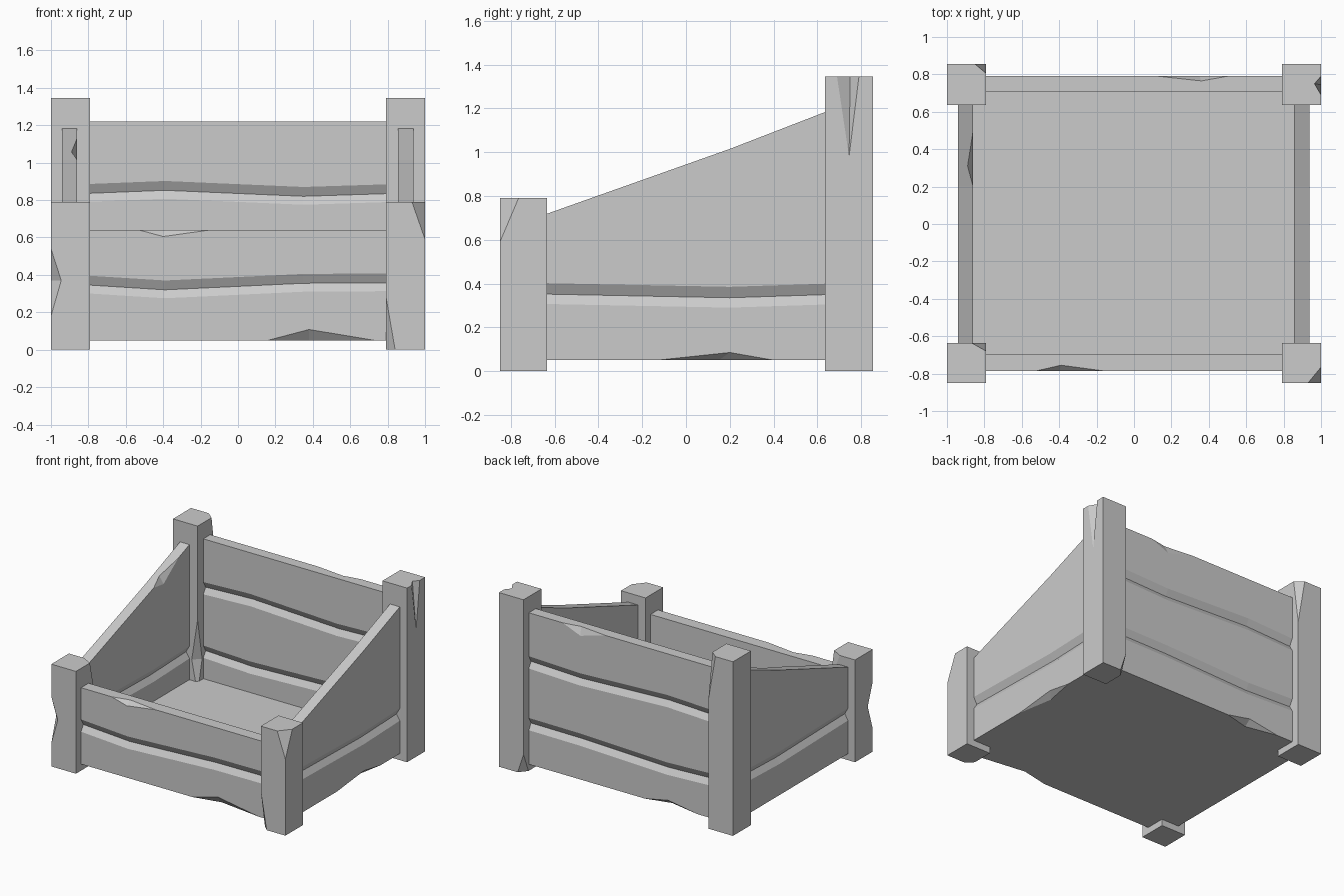
import bpy, bmesh
from mathutils import Vector

if "Cube" in bpy.data.objects:
    bpy.data.objects.remove(bpy.data.objects["Cube"], do_unlink=True)

GREY = (0.6, 0.6, 0.6, 1)
mat = bpy.data.materials.new("plain grey")
mat.use_nodes = True
mat.diffuse_color = GREY
mat.node_tree.nodes["Principled BSDF"].inputs["Base Color"].default_value = GREY


def make(name, bm):
    bmesh.ops.recalc_face_normals(bm, faces=bm.faces)
    mesh = bpy.data.meshes.new(name)
    bm.to_mesh(mesh)
    bm.free()
    obj = bpy.data.objects.new(name, mesh)
    bpy.context.collection.objects.link(obj)
    mesh.materials.append(mat)
    return obj


def box(name, lo, hi):
    bm = bmesh.new()
    bmesh.ops.create_cube(bm, size=1)
    for v in bm.verts:
        v.co = [(a + b) / 2 + c * (b - a) for a, b, c in zip(lo, hi, v.co)]
    return make(name, bm)


def chip(obj, *chips):
    """Knock wedges off edges: two edge points, two face points, outward direction."""
    bm = bmesh.new()
    for *pts, out in chips:
        apex = (Vector(pts[0]) + Vector(pts[1])) / 2 + Vector(out) * 0.1
        verts = [bm.verts.new(p) for p in pts + [apex]]
        bmesh.ops.convex_hull(bm, input=verts)
    cutter = make("chip_cutter", bm)
    cutter.hide_render = True
    mod = obj.modifiers.new("chips", "BOOLEAN")
    mod.operation, mod.solver, mod.object = "DIFFERENCE", "EXACT", cutter
    bpy.context.view_layer.update()
    graph = bpy.context.evaluated_depsgraph_get()
    baked = bpy.data.meshes.new_from_object(obj.evaluated_get(graph))
    obj.modifiers.clear()
    obj.data = baked
    baked.materials.clear()
    baked.materials.append(mat)
    for p in baked.polygons:
        p.material_index = 0
    bpy.data.objects.remove(cutter, do_unlink=True)


def corner(x, y, z, dx, dy, dz):
    """Chip off a post corner, with signed inward lengths."""
    sx, sy = (-1 if dx > 0 else 1), (-1 if dy > 0 else 1)
    sz = -1 if dz > 0 else 1
    p = Vector((x, y, z))
    return (p + Vector((0, 0, dz)), p, p + Vector((dx, 0, 0)), p + Vector((0, dy, 0)),
            (sx, sy, sz * 4))


def corner_cut(obj, x, y, z, dx, dy, dz):
    """Slice a corner away with a plane."""
    p = Vector((x, y, z))
    a, b, c = p + Vector((dx, 0, 0)), p + Vector((0, dy, 0)), p + Vector((0, 0, dz))
    normal = (b - a).cross(c - a)
    if normal.dot(p - a) < 0:
        normal.negate()
    bm = bmesh.new()
    bm.from_mesh(obj.data)
    cut = bmesh.ops.bisect_plane(bm, geom=bm.verts[:] + bm.edges[:] + bm.faces[:],
                                 plane_co=a, plane_no=normal, clear_outer=True)
    edges = [e for e in cut["geom_cut"] if isinstance(e, bmesh.types.BMEdge)]
    bmesh.ops.contextual_create(bm, geom=edges)
    bmesh.ops.recalc_face_normals(bm, faces=bm.faces)
    bm.to_mesh(obj.data)
    bm.free()


def panel(name, axis, outer, inner, stations, depth=0.028):
    """Plank wall swept through stations (position, top height, groove heights)."""
    bm = bmesh.new()
    rings = []
    side = 1 if outer > inner else -1
    for t, top, grooves in stations:
        face = [(0, 0.05)]
        for g in grooves:
            face += [(0, g - 0.045), (depth, g), (0, g + 0.05)]
        face.append((0, top))
        prof = [(outer - side * d, z) for d, z in face]
        prof += [(inner + side * d, z) for d, z in reversed(face)]
        rings.append([bm.verts.new((t, w, z) if axis == "x" else (w, t, z)) for w, z in prof])
    for a, b in zip(rings, rings[1:]):
        for i in range(len(a)):
            j = (i + 1) % len(a)
            bm.faces.new((a[i], a[j], b[j], b[i]))
    bm.faces.new(rings[0])
    bm.faces.new(rings[-1])
    return make(name, bm)


# Corner posts
def post(name, sx, y0, y1, h):
    return box(name, (min(sx, sx * 0.79), y0, 0), (max(sx, sx * 0.79), y1, h))


FRONT, BACK = (-0.85, -0.635, 0.79), (0.635, 0.855, 1.345)
front_left = post("front_left_post", 1, *FRONT)
front_right = post("front_right_post", -1, *FRONT)
back_left = post("back_left_post", 1, *BACK)
back_right = post("back_right_post", -1, *BACK)

# Worn corners and dents on the posts
corner_cut(front_left, 1, -0.85, 0.79, -0.07, 0.085, -0.2)
corner_cut(front_left, 0.79, -0.85, 0, 0.05, 0.05, 0.29)
corner_cut(front_right, -0.79, -0.635, 0.79, -0.08, -0.045, -0.2)
corner_cut(back_right, -0.79, 0.855, 1.345, -0.06, -0.05, -0.35)
corner_cut(back_left, 0.79, 0.855, 0, 0.05, -0.06, 0.15)
chip(front_right, ((-1, -0.85, 0.18), (-1, -0.85, 0.54),
                   (-0.945, -0.85, 0.37), (-1, -0.79, 0.37), (-1, -1, 0)))
chip(back_left, ((1, 0.69, 1.345), (1, 0.79, 1.345),
                 (1, 0.745, 0.98), (0.965, 0.75, 1.345), (1, 0, 1)))
chip(back_right, ((-0.79, 0.635, 0.05), (-0.79, 0.635, 0.62),
                  (-0.84, 0.635, 0.3), (-0.79, 0.69, 0.3), (1, -1, 0)))

# Plank walls
front = panel("front_wall", "x", -0.787, -0.695, [
    (-0.82, 0.64, [0.347]), (-0.39, 0.64, [0.32]), (0.35, 0.64, [0.355]), (0.82, 0.64, [0.358])])
chip(front,
     ((-0.53, -0.787, 0.64), (-0.15, -0.787, 0.64),
      (-0.4, -0.787, 0.605), (-0.39, -0.755, 0.64), (0, -1, 1)),
     ((0.16, -0.787, 0.05), (0.73, -0.787, 0.05),
      (0.38, -0.787, 0.108), (0.38, -0.74, 0.05), (0, -1, -1)))

back = panel("back_wall", "x", 0.79, 0.705, [
    (-0.82, 1.22, [0.347, 0.835]), (-0.39, 1.22, [0.33, 0.852]),
    (0.35, 1.22, [0.355, 0.82]), (0.82, 1.22, [0.358, 0.835])])
chip(back,
     ((0.13, 0.79, 1.22), (0.5, 0.79, 1.22),
      (0.35, 0.79, 1.16), (0.36, 0.765, 1.22), (0, 1, 1)),
     ((-0.65, 0.79, 0.05), (-0.2, 0.79, 0.05),
      (-0.4, 0.79, 0.09), (-0.4, 0.74, 0.05), (0, 1, -1)))

SLOPE = [(-0.66, 0.71, [0.352]), (0.2, 1.015, [0.335]), (0.66, 1.193, [0.35])]
left = panel("left_wall", "y", 0.938, 0.855, SLOPE)
right = panel("right_wall", "y", -0.94, -0.86, SLOPE)
chip(left, ((0.938, -0.13, 0.05), (0.938, 0.4, 0.05),
            (0.938, 0.2, 0.085), (0.89, 0.15, 0.05), (1, 0, -1)))
chip(right, ((-0.86, 0.2, 1.015), (-0.86, 0.5, 1.131),
             (-0.86, 0.32, 1.0), (-0.89, 0.31, 1.0575), (1, 0, 1)))

# Floor board
box("floor", (-0.86, -0.695, 0.05), (0.855, 0.705, 0.14))
